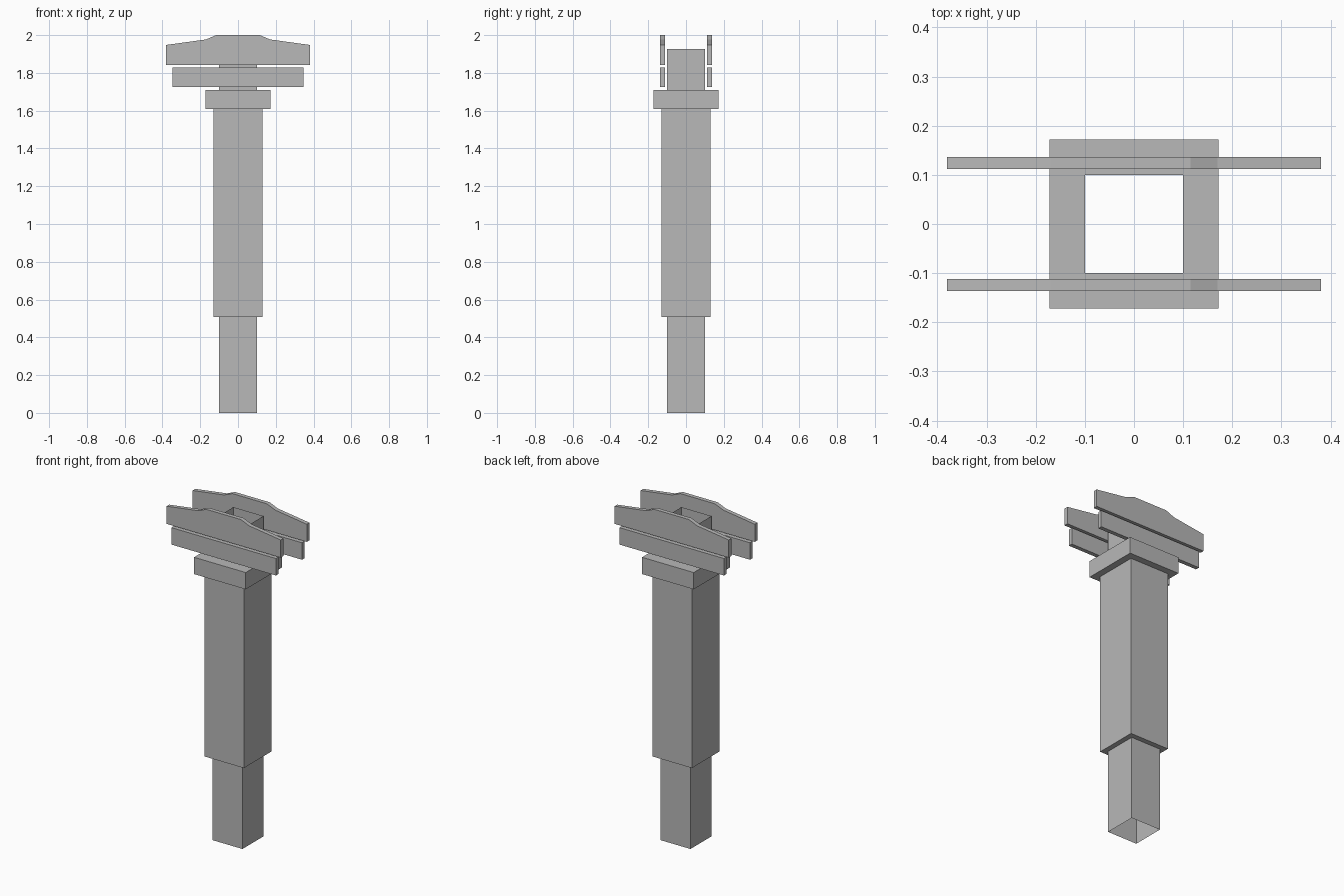
import bpy
import bmesh

if "Cube" in bpy.data.objects:
    bpy.data.objects.remove(bpy.data.objects["Cube"], do_unlink=True)

grey = bpy.data.materials.new("plain grey")
grey.use_nodes = True
grey.diffuse_color = (0.48, 0.48, 0.48, 1)
grey.node_tree.nodes["Principled BSDF"].inputs["Base Color"].default_value = grey.diffuse_color


def add_object(name, bm):
    bmesh.ops.recalc_face_normals(bm, faces=bm.faces)
    mesh = bpy.data.meshes.new(name)
    bm.to_mesh(mesh)
    bm.free()
    mesh.materials.append(grey)
    obj = bpy.data.objects.new(name, mesh)
    bpy.context.collection.objects.link(obj)
    return obj


def square_shell(name, profile):
    """Stack square rings of (half width, height), open at both ends."""
    bm = bmesh.new()
    rings = [[bm.verts.new((sx * r, sy * r, z))
              for sx, sy in ((-1, -1), (1, -1), (1, 1), (-1, 1))]
             for r, z in profile]
    for low, high in zip(rings, rings[1:]):
        for i in range(4):
            j = (i + 1) % 4
            bm.faces.new((low[i], low[j], high[j], high[i]))
    return add_object(name, bm)


def board(name, half_outline, y, thickness):
    """Extrude a left-right symmetric outline into an upright board."""
    outline = half_outline + [(-x, z) for x, z in reversed(half_outline)]
    bm = bmesh.new()
    face = bm.faces.new([bm.verts.new((x, y - thickness / 2, z)) for x, z in outline])
    result = bmesh.ops.extrude_face_region(bm, geom=[face])
    moved = [v for v in result["geom"] if isinstance(v, bmesh.types.BMVert)]
    bmesh.ops.translate(bm, verts=moved, vec=(0, thickness, 0))
    return add_object(name, bm)


# Hollow post with a thicker sleeve and a collar
POST, SLEEVE, COLLAR = 0.1, 0.131, 0.172
square_shell("stepped_post", [
    (POST, 0), (POST, 0.507), (SLEEVE, 0.507), (SLEEVE, 1.609),
    (COLLAR, 1.609), (COLLAR, 1.71), (POST, 1.71), (POST, 1.927)])

# Pairs of boards in front of and behind the post
upper = [(0.38, 1.842), (0.38, 1.948), (0.17, 1.977), (0.115, 2.0)]
lower = [(0.348, 1.726), (0.348, 1.828)]
for side, y in (("front", -0.124), ("back", 0.124)):
    board(side + "_upper_board", upper, y, 0.025)
    board(side + "_lower_board", lower, y, 0.025)
